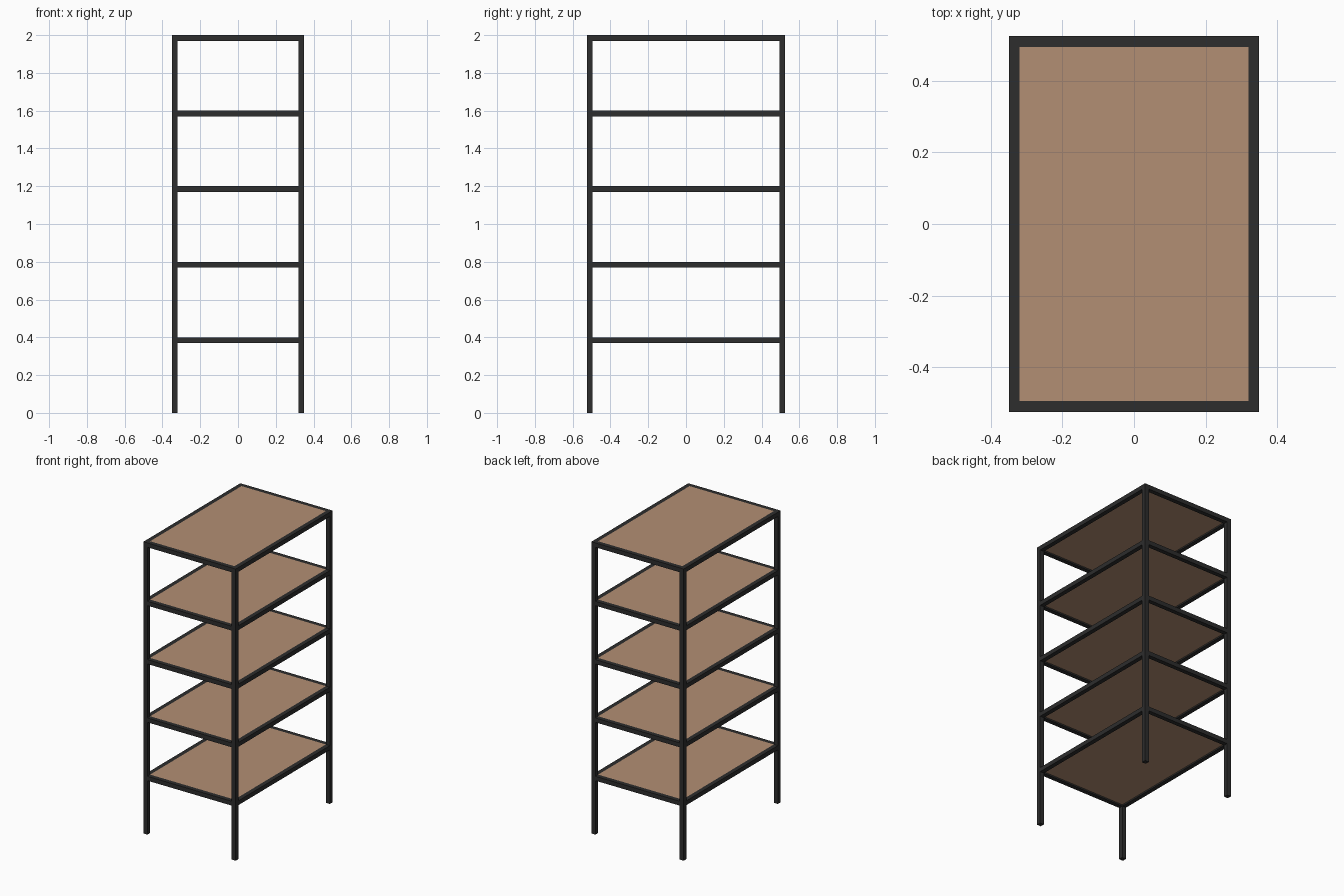
import bpy

if "Cube" in bpy.data.objects:
    bpy.data.objects.remove(bpy.data.objects["Cube"])

HX, HY = 0.35, 0.525      # half width and half depth of the rack
BAR = 0.03                # square bar thickness
LEVELS = [0.4, 0.8, 1.2, 1.6, 2.0]   # top height of each shelf


def material(name, rgb):
    m = bpy.data.materials.new(name)
    m.diffuse_color = (*rgb, 1.0)
    m.use_nodes = True
    m.node_tree.nodes["Principled BSDF"].inputs["Base Color"].default_value = m.diffuse_color
    return m


METAL = material("dark metal", (0.026, 0.026, 0.026))
WOOD = material("tan wood", (0.45, 0.272, 0.172))


def box(name, centre, size, mat):
    bpy.ops.mesh.primitive_cube_add(size=1, location=centre)
    ob = bpy.context.object
    ob.name = name
    ob.scale = size
    bpy.ops.object.transform_apply(location=False, rotation=False, scale=True)
    ob.data.materials.append(mat)
    return ob


cx, cy = HX - BAR / 2, HY - BAR / 2      # bar centre lines
ix, iy = 2 * (HX - BAR), 2 * (HY - BAR)  # clear inner span

# Four full-height corner legs
for sx in (-1, 1):
    for sy in (-1, 1):
        box("corner_leg", (sx * cx, sy * cy, 1.0), (BAR, BAR, 2.0), METAL)

# Each level: rails between the legs and an inset wooden board
for top in LEVELS:
    z = top - BAR / 2
    for s in (-1, 1):
        box("end_rail", (0, s * cy, z), (ix, BAR, BAR), METAL)
        box("side_rail", (s * cx, 0, z), (BAR, iy, BAR), METAL)
    box("shelf_board", (0, 0, top - 0.01), (ix, iy, 0.02), WOOD)
